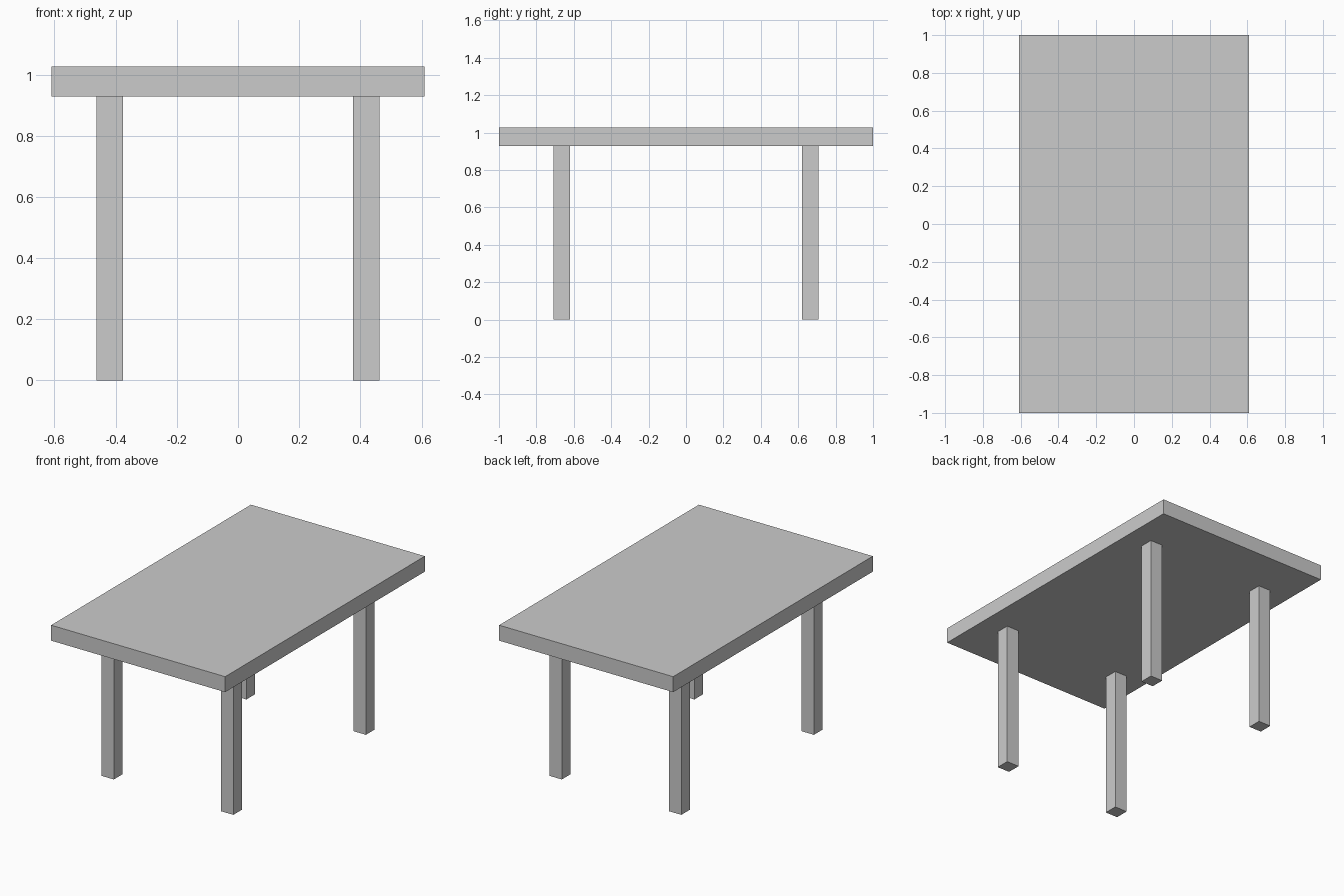
import bpy

if "Cube" in bpy.data.objects:
    bpy.data.objects.remove(bpy.data.objects["Cube"])


def box(name, lo, hi):
    """Axis-aligned box between two corners."""
    centre = [(a + b) / 2 for a, b in zip(lo, hi)]
    size = [b - a for a, b in zip(lo, hi)]
    bpy.ops.mesh.primitive_cube_add(size=1, location=centre)
    obj = bpy.context.object
    obj.name = name
    obj.scale = size
    bpy.ops.object.transform_apply(location=False, rotation=False, scale=True)
    return obj


TOP_Z, UNDERSIDE_Z = 1.027, 0.929
LEG_X, LEG_Y, LEG_HALF = 0.419, 0.664, 0.0435

# Tabletop slab
box("tabletop", (-0.61, -1, UNDERSIDE_Z), (0.61, 1, TOP_Z))

# Four square legs, inset from the corners
for y_name, sy in (("front", -1), ("back", 1)):
    for x_name, sx in (("left", -1), ("right", 1)):
        x, y = sx * LEG_X, sy * LEG_Y
        box(f"{y_name}_{x_name}_leg",
            (x - LEG_HALF, y - LEG_HALF, 0),
            (x + LEG_HALF, y + LEG_HALF, UNDERSIDE_Z))
